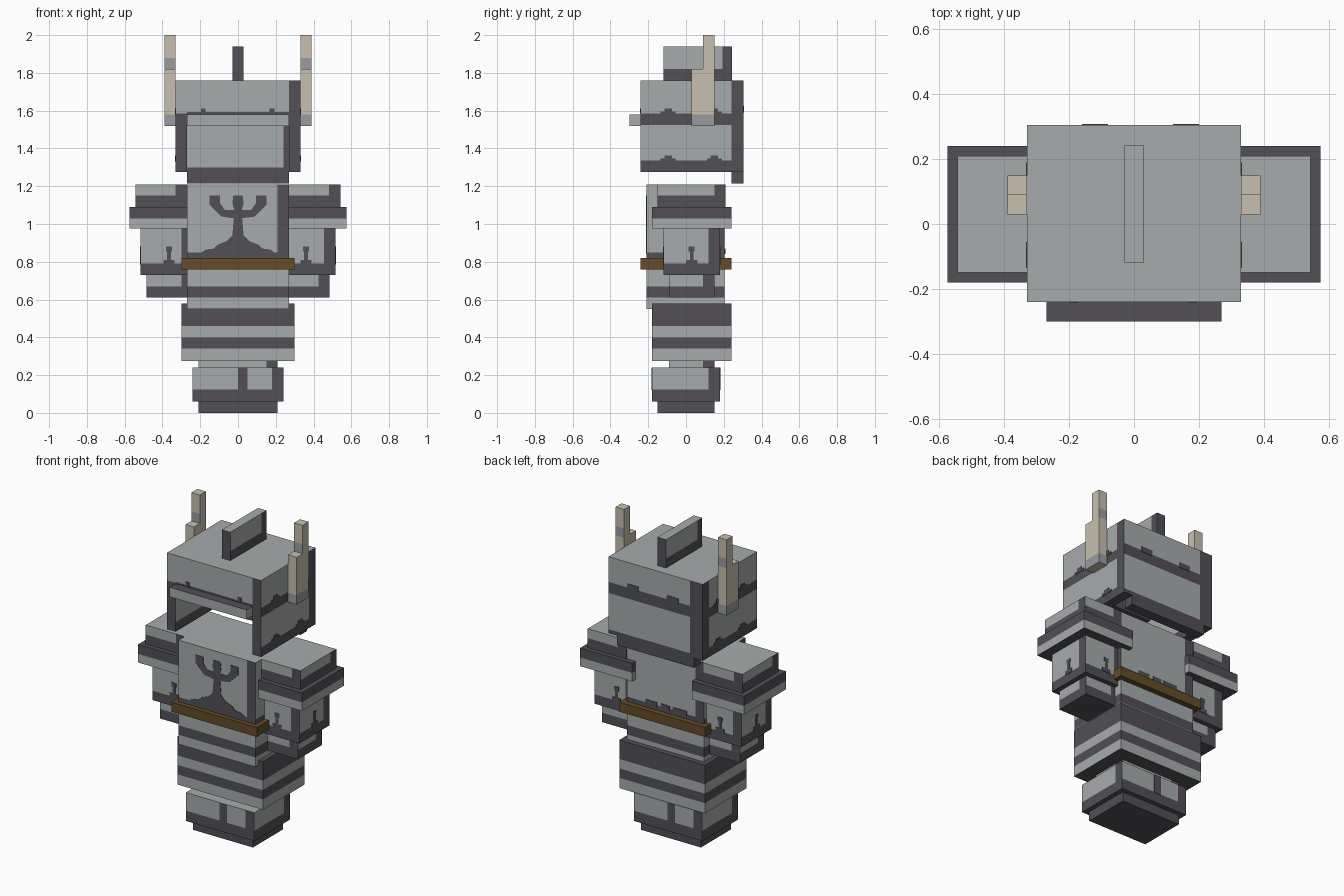
import bpy, bmesh
from mathutils import Vector

if "Cube" in bpy.data.objects:
    bpy.data.objects.remove(bpy.data.objects["Cube"])

# Colours
COLOURS = {
    "light_steel": (0.39, 0.41, 0.41),
    "dark_steel": (0.084, 0.08, 0.093),
    "horn_ivory": (0.58, 0.53, 0.43),
    "horn_grey": (0.32, 0.33, 0.35),
    "belt_brown": (0.13, 0.072, 0.02),
}
MATS, INDEX = [], {}
for i, (key, rgb) in enumerate(COLOURS.items()):
    m = bpy.data.materials.new(key)
    m.diffuse_color = (*rgb, 1)
    m.use_nodes = True
    m.node_tree.nodes["Principled BSDF"].inputs["Base Color"].default_value = m.diffuse_color
    MATS.append(m)
    INDEX[key] = i
L, D, H, G, B = COLOURS


def finish(name, bm):
    me = bpy.data.meshes.new(name)
    bm.to_mesh(me)
    bm.free()
    for m in MATS:
        me.materials.append(m)
    ob = bpy.data.objects.new(name, me)
    bpy.context.collection.objects.link(ob)
    return ob


def box(name, x, y, z, bands=(), base=L, edge=0, edge_z=(0, 9), top=L, bottom=D, rule=None):
    """Box painted with height bands [(from_z, colour)] and a dark strip on the
    right-hand edge of each side face."""
    bm = bmesh.new()
    bmesh.ops.create_cube(bm, size=1)
    for v in bm.verts:
        v.co = Vector([(r[0] + r[1]) / 2 + v.co[k] * (r[1] - r[0])
                       for k, r in enumerate((x, y, z))])
    cuts = [(2, b[0]) for b in bands] + [(2, h) for h in edge_z]
    if edge:
        cuts += [(0, x[0] + edge), (0, x[1] - edge), (1, y[0] + edge), (1, y[1] - edge)]
    for axis, pos in cuts:
        r = (x, y, z)[axis]
        if r[0] + 1e-4 < pos < r[1] - 1e-4:
            n = Vector((0, 0, 0))
            n[axis] = 1
            bmesh.ops.bisect_plane(bm, geom=bm.verts[:] + bm.edges[:] + bm.faces[:],
                                   plane_co=n * pos, plane_no=n)
    bm.normal_update()
    for f in bm.faces:
        c, n = f.calc_center_median(), f.normal
        if abs(n.z) > 0.5:
            col = top if n.z > 0 else bottom
        else:
            col = base
            for h, k in bands:
                if c.z > h:
                    col = k
            if n.y < -0.5:
                u = x[1] - c.x
            elif n.y > 0.5:
                u = c.x - x[0]
            elif n.x > 0.5:
                u = y[1] - c.y
            else:
                u = c.y - y[0]
            if u < edge and edge_z[0] < c.z < edge_z[1]:
                col = D
        if rule:
            col = rule(n, c) or col
        f.material_index = INDEX[col]
    return finish(name, bm)


def plate(name, pts, y, thick=0.004):
    """Thin dark painted shape facing front."""
    bm = bmesh.new()
    f = bm.faces.new([bm.verts.new((a, y, b)) for a, b in pts])
    r = bmesh.ops.extrude_face_region(bm, geom=[f])
    for v in r["geom"]:
        if isinstance(v, bmesh.types.BMVert):
            v.co.y += thick
    bmesh.ops.recalc_face_normals(bm, faces=bm.faces[:])
    for f in bm.faces:
        f.material_index = INDEX[D]
    return finish(name, bm)


# Feet and legs
box("foot_base", (-.21, .21), (-.15, .15), (0, .06), base=D)
box("legs", (-.24, .24), (-.18, .18), (.06, .24), [(.06, D), (.125, L)], edge=.06)
box("leg_gap_front", (0, .05), (-.183, -.179), (.12, .24), base=D)
box("leg_gap_back", (-.05, 0), (.179, .183), (.12, .24), base=D)
box("thighs", (-.21, .21), (-.09, .15), (.24, .28), edge=.06)

# Skirt, torso and belt
box("skirt", (-.30, .30), (-.18, .24), (.275, .58),
    [(.34, D), (.40, L), (.46, D)], top=D)
box("torso", (-.27, .27), (-.21, .205), (.55, 1.21),
    [(.61, D), (.67, L), (.79, D), (.85, L)], edge=.06, edge_z=(.79, 1.21))
box("belt", (-.30, .30), (-.24, .24), (.76, .82), base=B, top=B, bottom=B)

# Painted tree on the chest, mirrored from one half outline
half = [(.2, .845), (.17, .865), (.13, .87), (.11, .89), (.06, .91), (.03, .94), (.022, 1.03),
        (.09, 1.04), (.12, 1.07), (.15, 1.10), (.15, 1.15), (.095, 1.15), (.095, 1.11),
        (.07, 1.075), (.02, 1.075), (.03, 1.11), (.025, 1.15)]
plate("chest_tree", half + [(-a, b) for a, b in reversed(half)], -.213)

# Painted bumps above the belt on the back
for bx, w in ((-.1, .05), (.1, .04), (0, .03)):
    box("back_bump", (bx - w, bx + w), (.204, .208), (.84, .87), base=D, top=D)


def span(s, a, b):
    return (a, b) if s > 0 else (-b, -a)


for s, side in ((1, "right"), (-1, "left")):
    # Shoulder guards
    box(side + "_shoulder", span(s, .27, .543), (-.15, .21), (1.0, 1.21),
        [(1.0, D), (1.15, L)], edge=.06)
    box(side + "_shoulder_rim", span(s, .21, .575), (-.18, .24), (.975, 1.09),
        [(1.03, D)], top=D)
    # Arms
    box(side + "_upper_arm", span(s, .24, .515), (-.12, .18), (.73, .98),
        [(.73, D), (.79, L)], edge=.06)
    box(side + "_forearm", span(s, .24, .485), (-.09, .15), (.61, .73),
        [(.61, D), (.67, L)], edge=.06)
    # Painted spires on the arm sides
    cx = .36 if s > 0 else -.365
    for w, z0, z1 in ((.03, .785, .81), (.01, .81, .88), (.016, .855, .88)):
        box(side + "_arm_spire_front", (cx - w, cx + w), (-.123, -.119), (z0, z1), base=D, top=D)
        box(side + "_arm_spire_back", (cx - w, cx + w), (.179, .183), (z0, z1), base=D, top=D)
        box(side + "_arm_spire_outer", span(s, .514, .518), (.03 - w, .03 + w), (z0, z1),
            base=D, top=D)

    # Helmet cheek walls
    box(side + "_helmet_wall", span(s, .27, .33), (-.24, .24), (1.275, 1.76),
        [(1.275, D), (1.335, L), (1.525, D), (1.585, L)],
        rule=lambda n, c: D if n.y < -.5 and (c.x > 0 or c.z < 1.58) else None)
    for by in (-.095, .15):
        for z0, w, h in ((1.58, .04, .015), (1.595, .02, .017), (1.33, .04, .016), (1.346, .02, .016)):
            box(side + "_wall_bump", span(s, .329, .333), (by - w, by + w), (z0, z0 + h),
                base=D, top=D)

    # Horns
    hx = span(s, .33, .39)
    box(side + "_horn_short", hx, (.03, .09), (1.52, 1.82), [(1.58, H)],
        base=G, top=H, bottom=H)
    box(side + "_horn_tall", hx, (.09, .15), (1.52, 2.0), [(1.58, H), (1.82, G), (1.88, H)],
        base=G, top=H, bottom=H,
        rule=lambda n, c: H if abs(n.x) > .5 and c.z > 1.6 else None)

# Helmet front, roof, back and neck guard
box("helmet_front", (-.27, .27), (-.24, -.18), (1.52, 1.76), [(1.52, D), (1.592, L)])
for bx in (-.185, .18):
    box("helmet_front_mark", (bx - .012, bx + .012), (-.243, -.239), (1.585, 1.612), base=D, top=D)
box("helmet_roof", (-.27, .27), (-.18, .24), (1.70, 1.76))
box("helmet_back", (-.33, .33), (.24, .305), (1.275, 1.76),
    [(1.275, D), (1.30, L), (1.53, D), (1.60, L)], edge=.09,
    rule=lambda n, c: D if abs(n.x) > .5 else None)
for bx in (-.12, .16):
    box("helmet_back_bump", (bx - .04, bx + .04), (.304, .308), (1.59, 1.625), base=D, top=D)
box("neck_guard", (-.27, .27), (.24, .305), (1.215, 1.275), base=D, top=D)

# Brim and crest
box("brim", (-.27, .27), (-.30, -.24), (1.52, 1.58), top=D)
box("crest", (-.03, .03), (-.12, .243), (1.76, 1.94), [(1.76, D), (1.82, L)], edge=.05,
    rule=lambda n, c: D if abs(n.y) > .5 else None)
